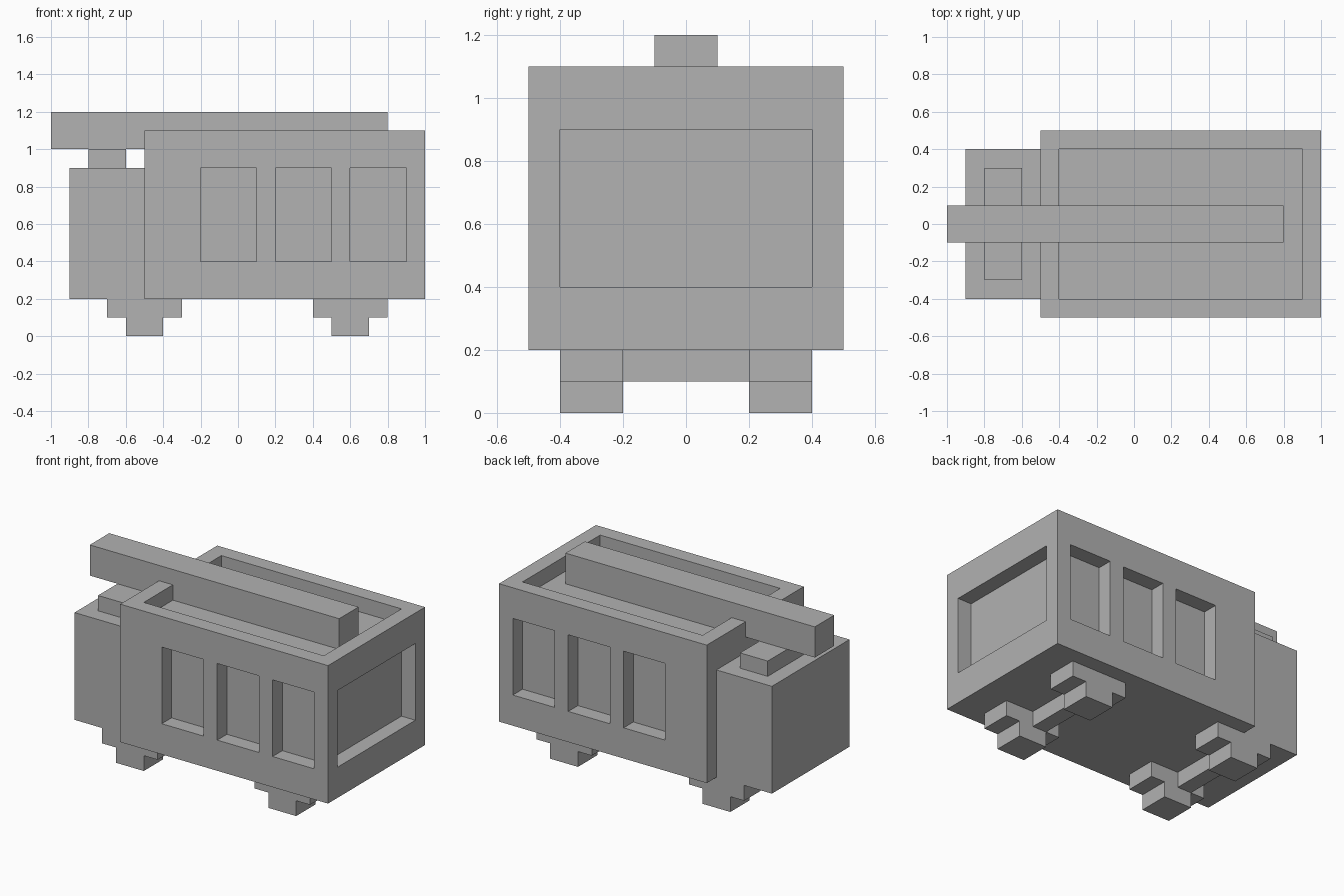
import bpy
import bmesh
from mathutils import Vector

if "Cube" in bpy.data.objects:
    bpy.data.objects.remove(bpy.data.objects["Cube"], do_unlink=True)

grey = bpy.data.materials.new("light_grey")
grey.use_nodes = True
colour = (0.445, 0.445, 0.445, 1)
grey.diffuse_color = colour
grey.node_tree.nodes["Principled BSDF"].inputs["Base Color"].default_value = colour


def finish(name, bm):
    bmesh.ops.recalc_face_normals(bm, faces=bm.faces)
    mesh = bpy.data.meshes.new(name)
    bm.to_mesh(mesh)
    bm.free()
    mesh.materials.append(grey)
    obj = bpy.data.objects.new(name, mesh)
    bpy.context.collection.objects.link(obj)
    return obj


def box_mesh(x, y, z):
    bm = bmesh.new()
    bmesh.ops.create_cube(bm, size=1)
    for v in bm.verts:
        v.co = [lo + (c + 0.5) * (hi - lo) for c, (lo, hi) in zip(v.co, (x, y, z))]
    return bm


def box(name, x, y, z):
    return finish(name, box_mesh(x, y, z))


def slice_at(bm, axis, values):
    normal = Vector((0, 0, 0))
    normal[axis] = 1
    for value in values:
        bmesh.ops.bisect_plane(bm, geom=bm.verts[:] + bm.edges[:] + bm.faces[:],
                               plane_co=normal * value, plane_no=normal)


def recess(bm, direction, inside, depth=0.1):
    """Push in the faces that look along direction and pass the rule."""
    direction = Vector(direction)
    bm.normal_update()
    faces = [f for f in bm.faces
             if f.normal.dot(direction) > 0.9 and inside(f.calc_center_median())]
    new = bmesh.ops.extrude_face_region(bm, geom=faces)["geom"]
    old = [f for f in faces if f.is_valid]
    if old:
        bmesh.ops.delete(bm, geom=old, context="FACES")
    verts = [g for g in new if isinstance(g, bmesh.types.BMVert)]
    bmesh.ops.translate(bm, verts=verts, vec=-direction * depth)


# Cabin with side windows, rear window and sunken roof
windows = [(-0.2, 0.1), (0.2, 0.5), (0.6, 0.9)]
cabin = box_mesh((-0.5, 1), (-0.5, 0.5), (0.2, 1.1))
slice_at(cabin, 0, [-0.4] + [x for pair in windows for x in pair])
slice_at(cabin, 1, [-0.4, 0.4])
slice_at(cabin, 2, [0.4, 0.9])


def in_window(c):
    return 0.4 < c.z < 0.9 and any(a < c.x < b for a, b in windows)


for side in (-1, 1):
    recess(cabin, (0, side, 0), in_window)
recess(cabin, (1, 0, 0), lambda c: 0.4 < c.z < 0.9 and abs(c.y) < 0.4)
recess(cabin, (0, 0, 1), lambda c: -0.4 < c.x < 0.9 and abs(c.y) < 0.4)
finish("cabin", cabin)

# Nose block, its raised cap and the long roof beam
box("nose", (-0.9, -0.5), (-0.4, 0.4), (0.2, 0.9))
box("nose_cap", (-0.8, -0.6), (-0.3, 0.3), (0.9, 1.0))
box("roof_beam", (-1, 0.8), (-0.1, 0.1), (1.0, 1.2))


# Stepped wheels, joined in pairs by a slim axle
def wheel(name, x, y):
    half = [(0.2, 0.2), (0.2, 0.1), (0.1, 0.1), (0.1, 0)]
    profile = half + [(-a, b) for a, b in reversed(half)]
    bm = bmesh.new()
    face = bm.faces.new([bm.verts.new((x + a, y - 0.1, b)) for a, b in profile])
    new = bmesh.ops.extrude_face_region(bm, geom=[face], use_keep_orig=True)["geom"]
    verts = [g for g in new if isinstance(g, bmesh.types.BMVert)]
    bmesh.ops.translate(bm, verts=verts, vec=(0, 0.2, 0))
    finish(name, bm)


for end, x in (("nose_end", -0.5), ("rear_end", 0.6)):
    for side, y in (("right", -0.3), ("left", 0.3)):
        wheel(f"{end}_{side}_wheel", x, y)
    box(f"{end}_axle", (x - 0.1, x), (-0.2, 0.2), (0.1, 0.2))
